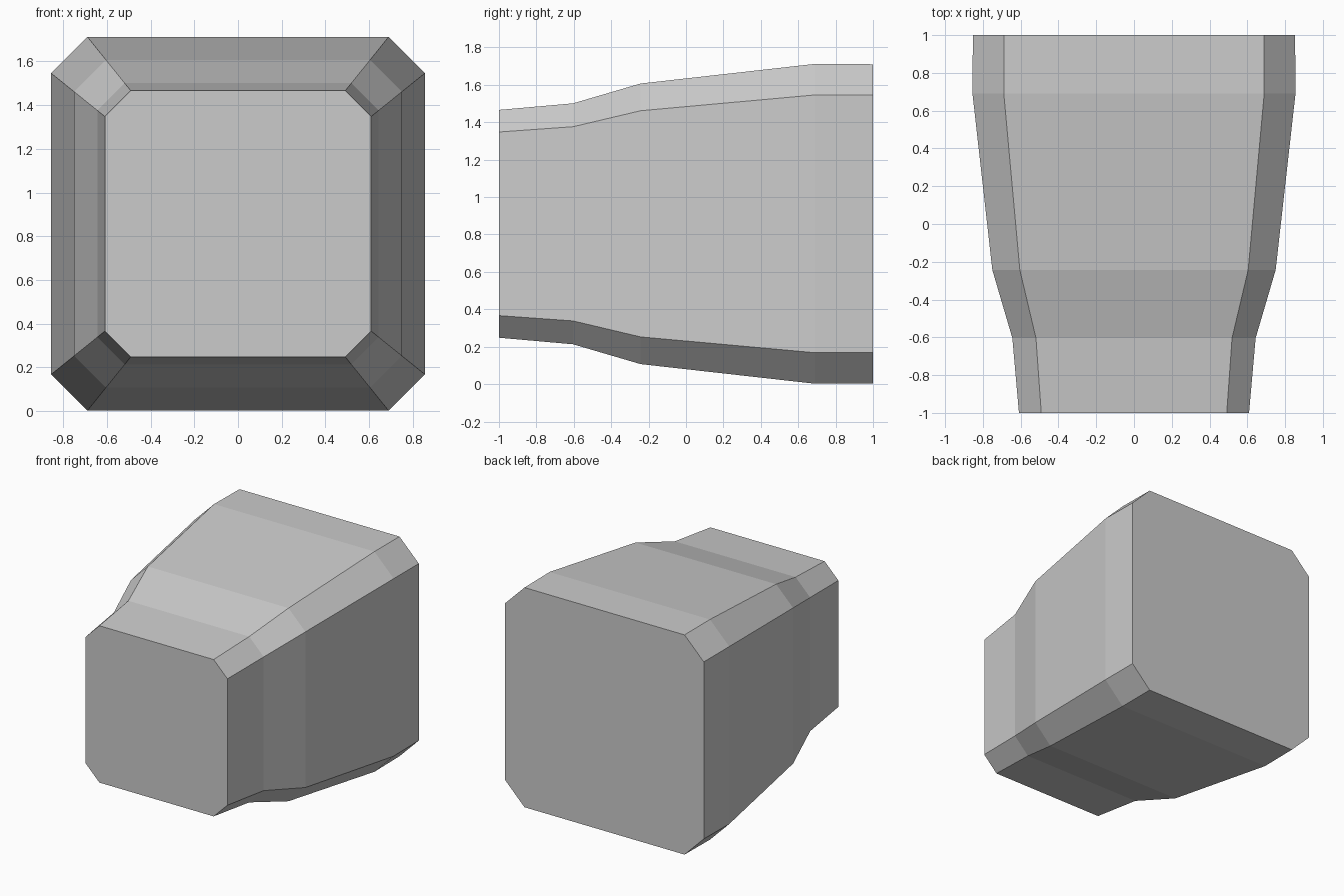
import bpy
import bmesh

cube = bpy.data.objects.get("Cube")
if cube:
    bpy.data.objects.remove(cube, do_unlink=True)

# One plain grey for the whole body
grey = bpy.data.materials.new("light_grey")
grey.use_nodes = True
colour = (0.6, 0.6, 0.6, 1.0)
grey.diffuse_color = colour
grey.node_tree.nodes["Principled BSDF"].inputs["Base Color"].default_value = colour

# Stations along the body: depth, half width
STATIONS = [(-1.0, 0.609), (-0.604, 0.644), (-0.243, 0.75), (0.69, 0.855), (1.0, 0.853)]
CENTRE_Z = 0.857
FLAT = 0.806  # share of each side left flat between the chamfers


def octagon(bm, y, r):
    """Chamfered square section, counterclockwise seen from the front."""
    f = r * FLAT
    ring = []
    for sx, sz in ((1, -1), (1, 1), (-1, 1), (-1, -1)):
        corner = [(sx * f, sz * r), (sx * r, sz * f)]
        if sx != -sz:
            corner.reverse()
        ring += [bm.verts.new((x, y, CENTRE_Z + z)) for x, z in corner]
    return ring


# Tapered body: lofted sections with closed ends
bm = bmesh.new()
rings = [octagon(bm, y, r) for y, r in STATIONS]
for a, b in zip(rings, rings[1:]):
    for i in range(len(a)):
        j = (i + 1) % len(a)
        bm.faces.new((a[i], b[i], b[j], a[j]))
bm.faces.new(rings[0])
bm.faces.new(rings[-1][::-1])
bmesh.ops.recalc_face_normals(bm, faces=bm.faces)

mesh = bpy.data.meshes.new("tapered_body")
bm.to_mesh(mesh)
bm.free()
mesh.materials.append(grey)
body = bpy.data.objects.new("tapered_body", mesh)
bpy.context.collection.objects.link(body)
